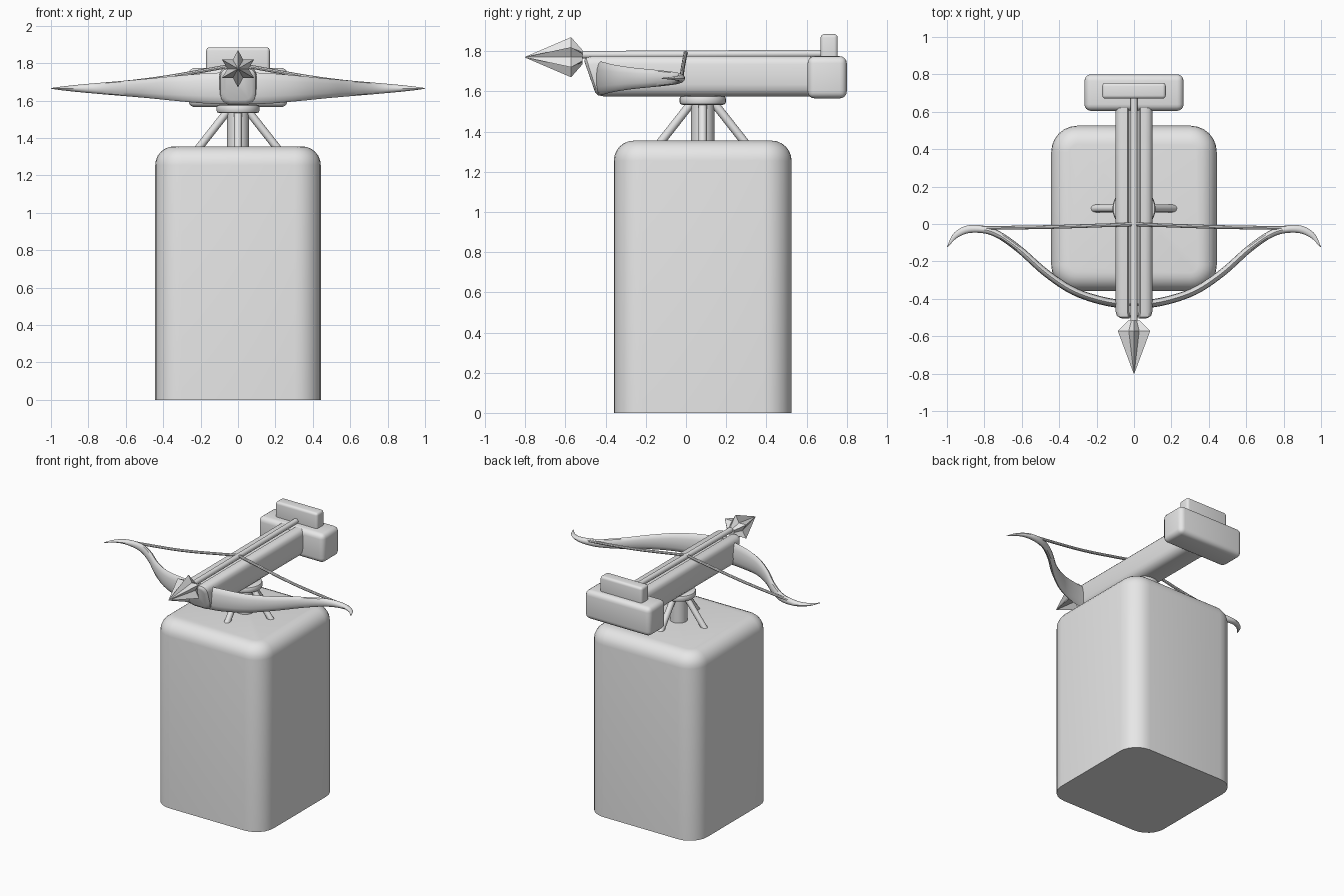
import bpy, bmesh, math
from mathutils import Vector

cube = bpy.data.objects.get("Cube")
if cube:
    bpy.data.objects.remove(cube)

grey = bpy.data.materials.new("light grey")
grey.use_nodes = True
grey.diffuse_color = (0.8, 0.8, 0.8, 1)
grey.node_tree.nodes["Principled BSDF"].inputs["Base Color"].default_value = (0.8, 0.8, 0.8, 1)

PIVOT_Y = 0.083


def finish(name, bm, smooth=35):
    bmesh.ops.recalc_face_normals(bm, faces=bm.faces)
    mesh = bpy.data.meshes.new(name)
    bm.to_mesh(mesh)
    bm.free()
    mesh.materials.append(grey)
    obj = bpy.data.objects.new(name, mesh)
    bpy.context.collection.objects.link(obj)
    if smooth:
        bpy.ops.object.select_all(action='DESELECT')
        obj.select_set(True)
        bpy.context.view_layer.objects.active = obj
        bpy.ops.object.shade_smooth_by_angle(angle=math.radians(smooth))
    return obj


def loft(name, rings, smooth=35):
    """Skin a list of equal-length point rings and cap both ends."""
    bm = bmesh.new()
    rows = [[bm.verts.new(p) for p in ring] for ring in rings]
    for a, b in zip(rows, rows[1:]):
        for i in range(len(a)):
            j = (i + 1) % len(a)
            bm.faces.new((a[i], a[j], b[j], b[i]))
    bm.faces.new(rows[0])
    bm.faces.new(rows[-1])
    return finish(name, bm, smooth)


def tube(name, path, widths, heights, sides=12):
    """Elliptical tube along a path; heights run upward, widths sideways."""
    rings = []
    for i, p in enumerate(path):
        t = (path[min(i + 1, len(path) - 1)] - path[max(i - 1, 0)]).normalized()
        up = Vector((0, 0, 1)) if abs(t.z) < 0.99 else Vector((0, 1, 0))
        side = t.cross(up).normalized()
        up = side.cross(t)
        angles = [math.tau * k / sides for k in range(sides)]
        rings.append([p + side * widths[i] * math.cos(a) + up * heights[i] * math.sin(a)
                      for a in angles])
    return loft(name, rings)


def rod(name, a, b, r, sides=12):
    return tube(name, [Vector(a), Vector(b)], [r, r], [r, r], sides)


def rounded_box(name, lo, hi, radius):
    bm = bmesh.new()
    bmesh.ops.create_cube(bm, size=1)
    for v in bm.verts:
        v.co = [(l + h) / 2 + c * (h - l) for l, h, c in zip(lo, hi, v.co)]
    bmesh.ops.bevel(bm, geom=bm.edges[:], offset=radius, segments=4, profile=0.5, affect='EDGES')
    return finish(name, bm)


def smooth_path(points, steps=6):
    """Catmull-Rom samples through vectors of any size."""
    pts = [points[0] * 2 - points[1]] + points + [points[-1] * 2 - points[-2]]
    out = []
    for a, b, c, d in zip(pts, pts[1:], pts[2:], pts[3:]):
        for k in range(steps):
            t = k / steps
            out.append((b * 2 + (c - a) * t + (a * 2 - b * 5 + c * 4 - d) * t * t
                        + (b * 3 - a - c * 3 + d) * t ** 3) / 2)
    return out + [points[-1]]


# Pedestal: rounded sides and top, flat sharp bottom
def pedestal_ring(inset, z, half=0.4425, r=0.14):
    ring = []
    for q in range(4):
        cx = (half - r) * (1 if q in (0, 3) else -1)
        cy = (half - r) * (1 if q < 2 else -1)
        for k in range(7):
            a = math.pi / 2 * (q + k / 6)
            ring.append((cx + (r - inset) * math.cos(a),
                         PIVOT_Y + cy + (r - inset) * math.sin(a), z))
    return ring


rings = [pedestal_ring(0, 0)]
for k in range(7):
    a = math.pi / 2 * k / 6
    rings.append(pedestal_ring(0.1 * (1 - math.cos(a)), 1.255 + 0.1 * math.sin(a)))
loft("pedestal", rings)

# Stand: post, four braces and swivel plate
rod("post", (0, PIVOT_Y, 1.34), (0, PIVOT_Y, 1.55), 0.058, 16)
for i, (dx, dy) in enumerate(((1, 0), (-1, 0), (0, 1), (0, -1))):
    rod(f"brace_{i + 1}", (dx * 0.05, PIVOT_Y + dy * 0.05, 1.55),
        (dx * 0.215, PIVOT_Y + dy * 0.215, 1.34), 0.021)
plate = [(0.1, 1.533), (0.111, 1.537), (0.115, 1.546), (0.115, 1.565), (0.111, 1.574), (0.1, 1.578)]
loft("swivel_plate", [[(r * math.cos(math.tau * k / 32), PIVOT_Y + r * math.sin(math.tau * k / 32), z)
                       for k in range(32)] for r, z in plate])

# Stock: rounded bar with a groove on top and a slanted nose
half_profile = [(0, -0.1), (0.05, -0.1), (0.078, -0.09), (0.094, -0.068), (0.1, -0.04),
                (0.1, 0.06), (0.094, 0.082), (0.08, 0.096), (0.06, 0.1), (0.034, 0.1),
                (0.026, 0.07), (0, 0.07)]
profile = half_profile + [(-x, z) for x, z in half_profile[-2:0:-1]]
sections = [(-0.455, 0.72, 0.05), (-0.45, 0.83, 0.055), (-0.438, 0.94, 0.06),
            (-0.41, 1, 0.06), (0.62, 1, 0)]
loft("stock", [[(x * s, y - shear * (z + 0.1) / 0.2, 1.675 + z * s) for x, z in profile]
               for y, s, shear in sections])

# Butt block and rear sight
rounded_box("butt_block", (-0.265, 0.605, 1.565), (0.265, 0.8, 1.775), 0.035)
rounded_box("rear_sight", (-0.17, 0.67, 1.74), (0.17, 0.755, 1.885), 0.018)

# Bow: x, y, thickness and height of one limb, mirrored to the other
limb = [Vector(p) for p in ((0, -0.43, 0.022, 0.085), (0.15, -0.415, 0.022, 0.082),
                            (0.32, -0.36, 0.021, 0.068), (0.47, -0.262, 0.02, 0.053),
                            (0.62, -0.13, 0.019, 0.04), (0.75, -0.045, 0.019, 0.029),
                            (0.87, -0.026, 0.021, 0.018), (0.95, -0.058, 0.016, 0.009),
                            (0.998, -0.122, 0.002, 0.002))]
mirrored = [Vector((-p[0], *p[1:])) for p in limb[:0:-1]]
bow = smooth_path(mirrored + limb)
tube("bow", [Vector((p[0], p[1], 1.665)) for p in bow], [p[2] for p in bow], [p[3] for p in bow])

# Bowstring rising from both tips to the bolt
ends = [Vector((0.86, -0.022, 1.67)), Vector((0.45, -0.016, 1.715)), Vector((0.1, -0.005, 1.775)),
        Vector((0, -0.002, 1.792))]
string = smooth_path([Vector((-p.x, p.y, p.z)) for p in ends[:-1]] + ends[::-1], 4)
tube("bowstring", string, [0.01] * len(string), [0.01] * len(string), 8)

# Bolt: shaft and six-pointed head
rod("bolt_shaft", (0, -0.54, 1.782), (0, 0.69, 1.788), 0.019)


def star(y, outer, inner):
    return [((outer, inner)[k % 2] * math.sin(math.pi * k / 6), y,
             1.77 + (outer, inner)[k % 2] * math.cos(math.pi * k / 6)) for k in range(12)]


loft("bolt_head", [star(-0.8, 0.002, 0.0015), star(-0.572, 0.1, 0.056), star(-0.515, 0.035, 0.028)], 0)
